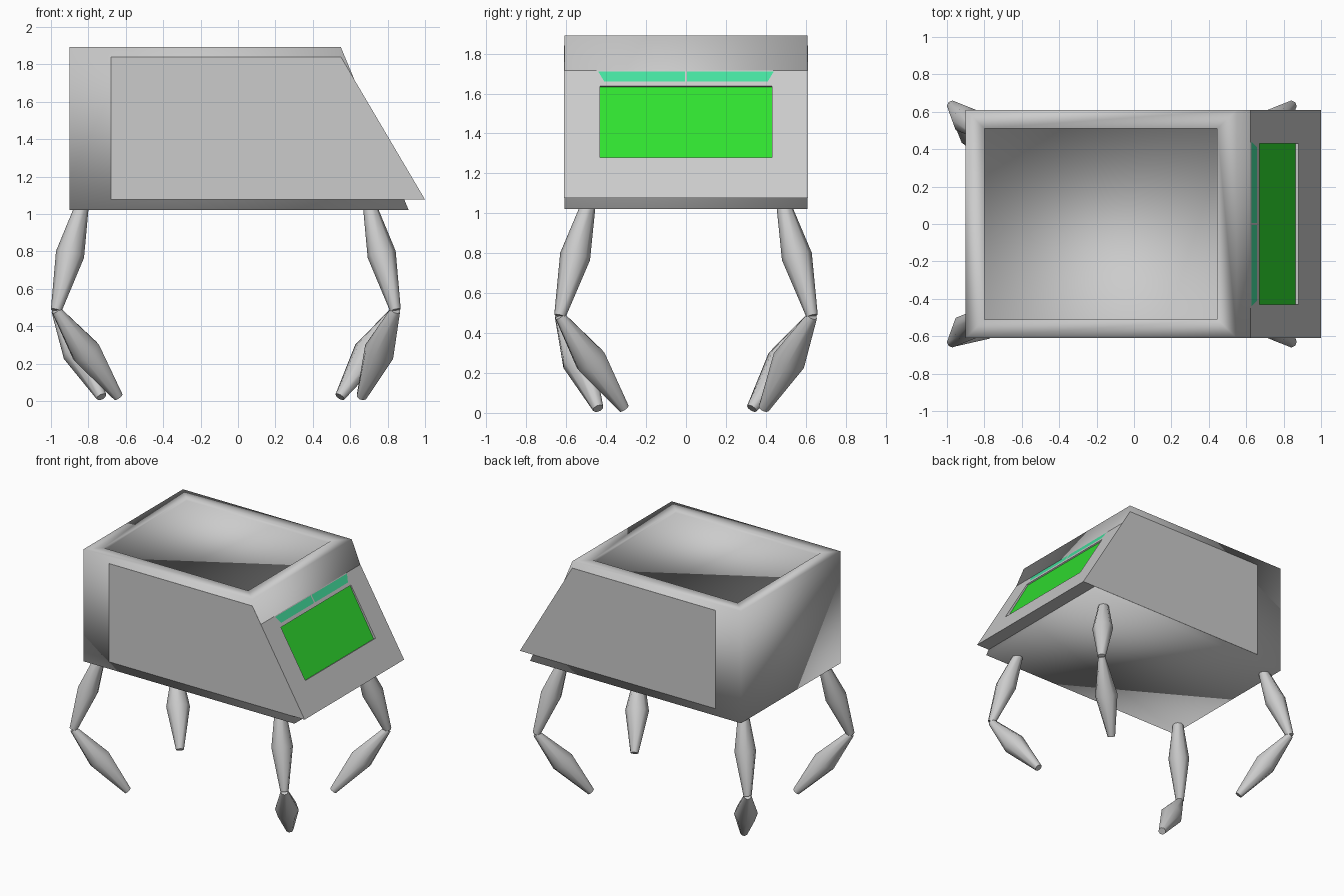
import bpy, bmesh, math
from mathutils import Vector

if "Cube" in bpy.data.objects:
    bpy.data.objects.remove(bpy.data.objects["Cube"])


def make(name, verts, faces, smooth=False, color=None, fix=True):
    me = bpy.data.meshes.new(name)
    bm = bmesh.new()
    vs = [bm.verts.new(v) for v in verts]
    for f in faces:
        bm.faces.new([vs[i] for i in f])
    if fix:
        bmesh.ops.recalc_face_normals(bm, faces=bm.faces)
    for f in bm.faces:
        f.smooth = smooth
    bm.to_mesh(me)
    bm.free()
    ob = bpy.data.objects.new(name, me)
    bpy.context.collection.objects.link(ob)
    if color:
        mat = bpy.data.materials.new(name + "_colour")
        mat.diffuse_color = (*color, 1)
        mat.use_nodes = True
        mat.node_tree.nodes["Principled BSDF"].inputs["Base Color"].default_value = mat.diffuse_color
        me.materials.append(mat)
    return ob


def ring(x0, x1, y, z):
    return [(x0, -y, z), (x1, -y, z), (x1, y, z), (x0, y, z)]


def bands(n_rings, n=4):
    return [(r * n + i, r * n + (i + 1) % n, (r + 1) * n + (i + 1) % n, (r + 1) * n + i)
            for r in range(n_rings - 1) for i in range(n)]


# Body: tapered box with a rim and a slightly sunken top
rings = [ring(-0.9, 0.912, 0.61, 1.022), ring(-0.9, 0.55, 0.61, 1.892),
         ring(-0.8, 0.445, 0.51, 1.892), ring(-0.8, 0.445, 0.51, 1.87)]
make("body", sum(rings, []), bands(4) + [(3, 2, 1, 0), (12, 13, 14, 15)], smooth=True)

# Sloped face of the cladding: point at height z, width y, offset d along the normal
Z0, Z1, X0, X1 = 1.077, 1.84, 1.0, 0.55
NORMAL = Vector((Z1 - Z0, 0, X0 - X1)).normalized()


def slope(y, z, d=0.0):
    return Vector((X0 + (X1 - X0) * (z - Z0) / (Z1 - Z0), y, z)) + NORMAL * d


def slope_rect(y, z0, z1, d0=0.0, d1=0.0):
    return [slope(-y, z0, d0), slope(y, z0, d0), slope(y, z1, d1), slope(-y, z1, d1)]


# Cladding: closed wedge whose sloped face has a recessed opening
W = 0.6105
verts = slope_rect(W, Z0, Z1) + slope_rect(0.43, 1.28, 1.637) + slope_rect(0.43, 1.28, 1.637, -0.02, -0.012)
verts += [(-0.68, -W, Z0), (-0.68, W, Z0), (-0.68, W, Z1), (-0.68, -W, Z1)]
make("cladding", verts, bands(3) + [(12, 0, 3, 15), (1, 13, 14, 2), (12, 13, 1, 0),
                                    (15, 3, 2, 14), (12, 15, 14, 13)])

# Screen at the bottom of the recess
make("screen", slope_rect(0.43, 1.28, 1.637, -0.018, -0.010), [(0, 1, 2, 3)],
     color=(0.03, 0.75, 0.03), fix=False)

# Pair of light strips above the screen
for side, name in ((-1, "left"), (1, "right")):
    pts = [slope(side * y, z, 0.002) for y, z in
           ((0.006, 1.66), (0.41, 1.66), (0.44, 1.71), (0.006, 1.71))]
    make("light_strip_" + name, pts, [(0, 1, 2, 3) if side > 0 else (3, 2, 1, 0)],
         color=(0.06, 0.75, 0.35), fix=False)


# Legs: spindle-shaped segments with one wide ring
def spindle(name, a, b, radii, n=8):
    a, b = Vector(a), Vector(b)
    q = (b - a).to_track_quat('Z', 'Y')
    vs = []
    for t, r in zip((0, 0.48, 1), radii):
        for i in range(n):
            w = 2 * math.pi * i / n
            vs.append(a.lerp(b, t) + q @ Vector((r * math.cos(w), r * math.sin(w), 0)))
    caps = [tuple(range(n))[::-1], tuple(range(2 * n, 3 * n))]
    ob = make(name, vs, bands(3, n) + caps, smooth=True)
    bpy.ops.object.select_all(action='DESELECT')
    bpy.context.view_layer.objects.active = ob
    ob.select_set(True)
    bpy.ops.object.shade_smooth_by_angle(angle=math.radians(50))


CX = -0.065
for name, sx, sy, foot in (("front_left", -1, -1, (-0.64, -0.44)),
                           ("front_right", 1, -1, (0.66, -0.31)),
                           ("back_right", 1, 1, (0.545, 0.39)),
                           ("back_left", -1, 1, (-0.73, 0.33))):
    hip = (CX + sx * 0.765, sy * 0.485, 1.06)
    knee = (CX + sx * 0.907, sy * 0.632, 0.485)
    spindle(name + "_upper_leg", hip, knee, (0.034, 0.077, 0.029))
    spindle(name + "_lower_leg", knee, (*foot, 0.022), (0.027, 0.084, 0.028))
